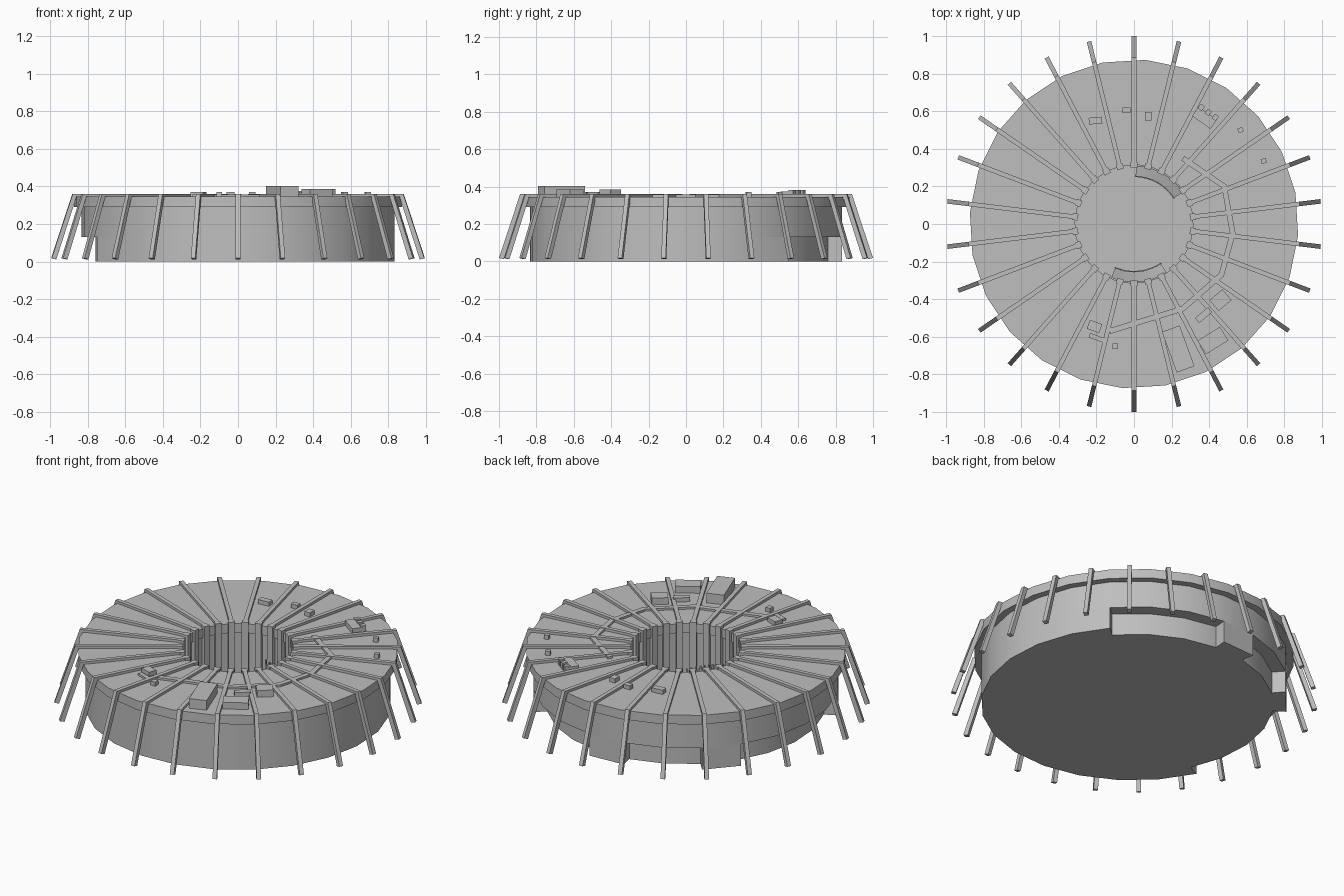
import bpy, bmesh, math
from math import cos, sin, radians
from mathutils import Matrix, Vector

if "Cube" in bpy.data.objects:
    bpy.data.objects.remove(bpy.data.objects["Cube"], do_unlink=True)

grey = bpy.data.materials.new("concrete_grey")
grey.use_nodes = True
COLOUR = (0.52, 0.52, 0.52, 1)
grey.diffuse_color = COLOUR
grey.node_tree.nodes["Principled BSDF"].inputs["Base Color"].default_value = COLOUR

SIDES, STEP, START = 24, 15, 11
RIBS = 26
ROOF = 0.345


def finish(name, bm, smooth=False):
    bmesh.ops.remove_doubles(bm, verts=bm.verts, dist=1e-5)
    bmesh.ops.recalc_face_normals(bm, faces=bm.faces)
    mesh = bpy.data.meshes.new(name)
    bm.to_mesh(mesh)
    bm.free()
    mesh.materials.append(grey)
    ob = bpy.data.objects.new(name, mesh)
    bpy.context.collection.objects.link(ob)
    if smooth:
        bpy.ops.object.select_all(action='DESELECT')
        ob.select_set(True)
        bpy.context.view_layer.objects.active = ob
        bpy.ops.object.shade_smooth_by_angle(angle=radians(30))
    return ob


def loft(bm, sections, closed):
    """Skin a row of matching closed sections, capping the ends unless closed."""
    rings = [[bm.verts.new(p) for p in s] for s in sections]
    pairs = list(zip(rings, rings[1:]))
    if closed:
        pairs.append((rings[-1], rings[0]))
    else:
        bm.faces.new(rings[0])
        bm.faces.new(rings[-1])
    for a, b in pairs:
        n = len(a)
        for i in range(n):
            j = (i + 1) % n
            bm.faces.new((a[i], a[j], b[j], b[i]))


def turned(name, profile, first=None, last=None):
    """Turn an (r, z) profile about z, fully or between two angles."""
    full = first is None
    count = SIDES if full else round((last - first) / STEP) + 1
    angles = [radians((START if full else first) + STEP * i) for i in range(count)]
    bm = bmesh.new()
    loft(bm, [[(r * cos(a), r * sin(a), z) for r, z in profile] for a in angles], full)
    bmesh.ops.dissolve_degenerate(bm, dist=1e-6, edges=bm.edges)
    return finish(name, bm, True)


def add_box(bm, centre, size, z0, z1, turn=0):
    m = (Matrix.Translation((centre[0], centre[1], (z0 + z1) / 2))
         @ Matrix.Rotation(radians(turn), 4, 'Z')
         @ Matrix.Diagonal((size[0], size[1], z1 - z0, 1)))
    bmesh.ops.create_cube(bm, size=1, matrix=m)


def box(name, *args):
    bm = bmesh.new()
    add_box(bm, *args)
    return finish(name, bm)


# Main ring with overhanging roof band and sunken courtyard
turned("ring_building", [(0, 0), (0.76, 0), (0.76, 0.13), (0.835, 0.13), (0.835, 0.29),
                         (0.875, 0.29), (0.875, ROOF), (0.315, ROOF), (0.315, 0.29),
                         (0.325, 0.29), (0.325, 0.02), (0, 0.02)])

# Lower outer wall, leaving three recessed entrances
for name, a, b in (("front_lower_wall", 206, 401), ("back_lower_wall", 86, 101),
                   ("back_right_lower_wall", 131, 146)):
    turned(name, [(0.76, 0), (0.835, 0), (0.835, 0.13), (0.76, 0.13)], a, b)

# Radial ribs: courtyard column, roof beam and splayed outer leg
bm = bmesh.new()
for i in range(RIBS):
    spin = Matrix.Rotation(radians(90) + math.tau * i / RIBS, 4, 'Z')

    def bar(profile, width):
        sections = [[spin @ Vector((r, y, z)) for r, z in profile]
                    for y in (-width / 2, width / 2)]
        loft(bm, sections, False)

    bar([(0.30, 0.02), (0.33, 0.02), (0.33, 0.36), (0.30, 0.36)], 0.036)
    bar([(0.31, 0.335), (0.87, 0.335), (0.975, 0.012), (1.0, 0.018), (0.887, 0.36), (0.31, 0.36)],
        0.024)
finish("radial_ribs", bm)

# Curved courtyard ramps with posts along the rail
for name, start, turn in (("back_ramp", 88, -55), ("front_ramp", -113, 57)):
    bm = bmesh.new()
    steps = 10
    ramp, rail = [], []
    for i in range(steps + 1):
        t = i / steps
        a = radians(start + turn * t)
        top = 0.14 - 0.08 * t

        def ring(r0, r1, z0, z1):
            return [(r * cos(a), r * sin(a), z)
                    for r, z in ((r0, z0), (r1, z0), (r1, z1), (r0, z1))]

        ramp.append(ring(0.255, 0.31, 0.02, top))
        rail.append(ring(0.25, 0.256, 0.02, top + 0.015))
        add_box(bm, (0.253 * cos(a), 0.253 * sin(a)), (0.008, 0.008),
                top, top + 0.04, math.degrees(a))
    loft(bm, ramp, False)
    loft(bm, rail, False)
    finish(name, bm)

# Roof duct following a bent path
path = [Vector(p) for p in ((0.26, 0.35), (0.48, 0.2), (0.525, -0.05), (0.465, -0.27),
                            (0.26, -0.45), (-0.13, -0.57))]
sections = []
for i, p in enumerate(path):
    d0 = (p - path[max(i - 1, 0)]).normalized()
    d1 = (path[min(i + 1, len(path) - 1)] - p).normalized()
    d = (d0 + d1).normalized()
    side = Vector((-d.y, d.x)) * 0.015
    sections.append([((p + side * s).x, (p + side * s).y, z)
                     for s, z in ((1, 0.34), (-1, 0.34), (-1, 0.357), (1, 0.357))])
bm = bmesh.new()
loft(bm, sections, False)
finish("roof_duct", bm)

# Rooftop plant: name, centre, size, top height, turn
for name, centre, size, top, turn in (
        ("tall_plant_room", (0.235, -0.665), (0.1, 0.23), 0.403, 20),
        ("long_plant_room", (0.42, -0.62), (0.14, 0.085), 0.385, 32),
        ("square_plant_room", (0.46, -0.405), (0.09, 0.075), 0.385, 40),
        ("duct_box", (0.37, -0.485), (0.09, 0.035), 0.37, 40),
        ("front_unit", (-0.21, -0.545), (0.07, 0.05), 0.37, -20),
        ("front_low_unit", (-0.2, -0.605), (0.08, 0.025), 0.358, -20),
        ("front_vent", (-0.1, -0.65), (0.03, 0.03), 0.37, 0),
        ("back_unit", (-0.205, 0.55), (0.07, 0.036), 0.37, 5),
        ("back_vent", (-0.04, 0.605), (0.042, 0.03), 0.37, 0),
        ("back_small_unit", (0.075, 0.572), (0.035, 0.045), 0.37, 0),
        ("cooling_base", (0.375, 0.565), (0.12, 0.06), 0.375, -35),
        ("side_vent", (0.567, 0.5), (0.028, 0.025), 0.37, 25),
        ("side_small_vent", (0.69, 0.335), (0.028, 0.025), 0.37, 15)):
    box(name, centre, size, 0.34, top, turn)

# Row of fans along the cooling unit
bm = bmesh.new()
along = Vector((cos(radians(-35)), sin(radians(-35))))
across = Vector((-along.y, along.x))
for i in range(3):
    c = Vector((0.375, 0.565)) + along * (i - 1) * 0.046 + across * 0.035
    add_box(bm, c, (0.026, 0.03), 0.34, 0.383, -35)
finish("cooling_fans", bm)
